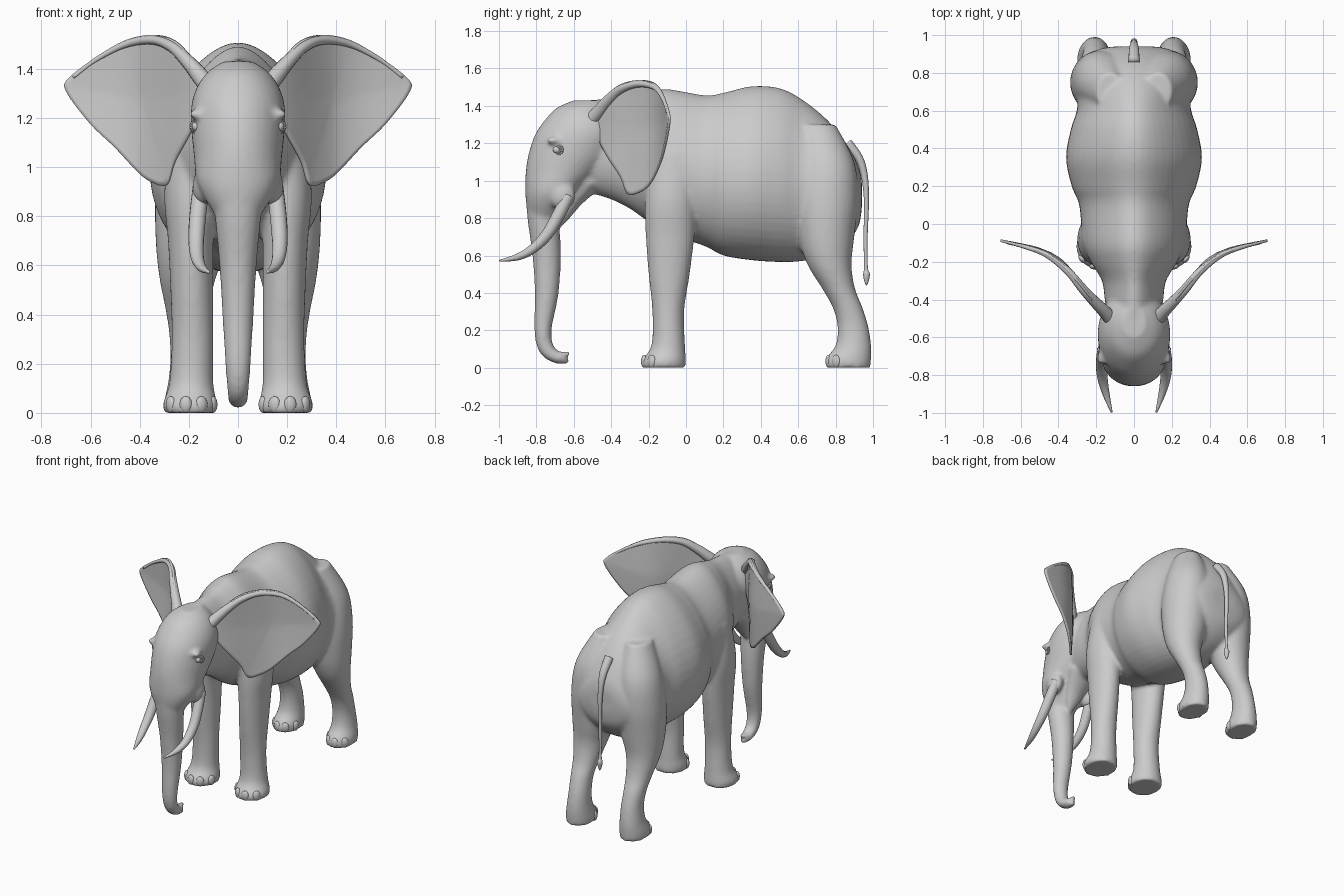
import bpy, bmesh, math
from mathutils import Vector, Matrix

old = bpy.data.objects.get("Cube")
if old:
    bpy.data.objects.remove(old)

grey = bpy.data.materials.new("elephant_grey")
grey.use_nodes = True
COLOUR = (0.6, 0.6, 0.6, 1)
grey.diffuse_color = COLOUR
grey.node_tree.nodes["Principled BSDF"].inputs["Base Color"].default_value = COLOUR


def spline(rows, steps=5, closed=False):
    """Resample rows of numbers along a smooth curve."""
    rows = [Vector(r) for r in rows]
    n, out = len(rows), []
    for i in range(n if closed else n - 1):
        pick = lambda j: rows[j % n] if closed else rows[min(max(j, 0), n - 1)]
        a, b, c, d = (pick(i + j) for j in (-1, 0, 1, 2))
        for k in range(steps):
            t = k / steps
            out.append(b + 0.5 * t * ((c - a) + t * (2 * a - 5 * b + 4 * c - d
                                                    + t * (3 * (b - c) + d - a))))
    return out if closed else out + [rows[-1]]


def loft(bm, rings):
    """Skin a stack of rings and cap both ends."""
    loops = [[bm.verts.new(p) for p in ring] for ring in rings]
    for a, b in zip(loops, loops[1:]):
        for i in range(len(a)):
            j = (i + 1) % len(a)
            bm.faces.new((a[i], a[j], b[j], b[i]))
    bm.faces.new(loops[0])
    bm.faces.new(loops[-1])


def turn(n):
    return [(math.cos(math.tau * i / n), math.sin(math.tau * i / n)) for i in range(n)]


def column(bm, rows, side=1):
    """Upright limb from rows of height, front, back, inner x, outer x."""
    loft(bm, [[((x0 + x1 + (x1 - x0) * c) / 2 * side, (y0 + y1 + (y1 - y0) * s) / 2, z)
               for c, s in turn(32)] for z, y0, y1, x0, x1 in spline(rows)])


def tube(bm, rows, ref=(1, 0, 0), n=16):
    """Tapered tube from rows of x, y, z, radius along ref, other radius."""
    pts, rings = spline(rows), []
    for i, p in enumerate(pts):
        t = (pts[min(i + 1, len(pts) - 1)] - pts[max(i - 1, 0)])
        t = Vector(t[:3]).normalized()
        u = Vector(ref)
        u = (u - t * u.dot(t)).normalized()
        v = t.cross(u)
        rings.append([Vector(p[:3]) + u * c * p[3] + v * s * p[4] for c, s in turn(n)])
    loft(bm, rings)


def blob(bm, centre, size, spin=0):
    m = Matrix.Translation(centre) @ Matrix.Rotation(spin, 4, 'Z') @ Matrix.Diagonal((*size, 1))
    bmesh.ops.create_uvsphere(bm, u_segments=16, v_segments=10, radius=1, matrix=m)


def finish(bm, name, mirror=False):
    bmesh.ops.recalc_face_normals(bm, faces=bm.faces)
    for f in bm.faces:
        f.smooth = True
    mesh = bpy.data.meshes.new(name)
    bm.to_mesh(mesh)
    bm.free()
    mesh.materials.append(grey)
    ob = bpy.data.objects.new(name, mesh)
    bpy.context.collection.objects.link(ob)
    if mirror:
        ob.modifiers.new("Mirror", 'MIRROR')
    return ob


# Torso and neck: rows of y, belly height, spine height, half width
skin = bmesh.new()
torso = [(-.6, .95, 1.38, .12), (-.5, .93, 1.43, .14), (-.4, .9, 1.44, .155), (-.3, .85, 1.45, .17),
         (-.2, .78, 1.475, .23), (-.1, .72, 1.49, .27), (.1, .65, 1.457, .29), (.2, .6, 1.47, .33),
         (.35, .575, 1.505, .36), (.5, .565, 1.495, .335), (.62, .57, 1.435, .3), (.75, .6, 1.33, .315),
         (.85, .66, 1.21, .29), (.92, .75, 1.08, .2), (.94, .85, 1, .1)]
rings = []
for y, low, high, w in spline(torso):
    mid = low + (high - low) * .45
    rings.append([(w * c * (1 - .25 * max(s, 0) ** 2), y,
                   mid + s * (high - mid if s > 0 else mid - low)) for c, s in turn(48)])
loft(skin, rings)

# Legs
fore = [(0, -.235, 0, .09, .3), (.04, -.235, 0, .085, .305), (.12, -.185, -.005, .1, .28),
        (.3, -.18, -.01, .1, .27), (.5, -.2, .02, .1, .275), (.7, -.215, .045, .1, .285),
        (.9, -.22, .06, .08, .3), (1.15, -.2, .08, .05, .27)]
hind = [(0, .75, .985, .12, .3), (.05, .75, .99, .12, .3), (.12, .8, .99, .13, .285),
        (.22, .81, .975, .135, .275), (.32, .785, .945, .135, .28), (.42, .73, .905, .12, .295),
        (.55, .65, .885, .09, .32), (.7, .6, .9, .04, .335), (.9, .58, .92, .02, .335),
        (1.1, .6, .9, .02, .3), (1.3, .6, .8, .05, .2)]
for side in (-1, 1):
    column(skin, fore, side)
    column(skin, hind, side)

# Head, lower lip and trunk
skull = [(.8, -.84, -.67, .09), (.88, -.855, -.62, .14), (.95, -.86, -.56, .17), (1.05, -.857, -.45, .18),
         (1.15, -.84, -.37, .19), (1.25, -.805, -.34, .19), (1.33, -.75, -.36, .165),
         (1.39, -.69, -.4, .12), (1.43, -.6, -.44, .06)]
column(skin, [(z, a, b, -w, w) for z, a, b, w in skull])
tube(skin, [(0, -.52, 1, .12, .07), (0, -.6, .9, .08, .05), (0, -.65, .81, .045, .03), (0, -.67, .765, .02, .015)])
trunk = [(-.74, 1.05, .15, .11), (-.755, .9, .11, .1), (-.762, .8, .095, .086), (-.745, .6, .076, .076),
         (-.745, .4, .064, .064), (-.765, .2, .052, .046), (-.745, .1, .045, .042),
         (-.69, .056, .04, .034), (-.65, .055, .035, .03)]
tube(skin, [(0, *r) for r in trunk], n=24)
blob(skin, (0, -.635, .075), (.018, .022, .014))
blob(skin, (0, -.645, .033), (.022, .022, .014))

# Brow ridges and cheeks
for side in (-1, 1):
    blob(skin, (.155 * side, -.69, 1.215), (.035, .06, .025), .5 * side)
    blob(skin, (.14 * side, -.66, .92), (.045, .07, .08))
body = finish(skin, "body")
remesh = body.modifiers.new("Blend", 'REMESH')
remesh.mode = 'VOXEL'
remesh.voxel_size = .012
remesh.use_smooth_shade = True
soften = body.modifiers.new("Soften", 'SMOOTH')
soften.factor = .5
soften.iterations = 8


# Ears: a dished sheet inside a smooth outline of x, z
def ear_depth(x):
    bend = spline([(.1, -.5), (.2, -.42), (.3, -.3), (.4, -.2), (.5, -.145), (.6, -.115), (.72, -.085)])
    for (xa, ya), (xb, yb) in zip(bend, bend[1:]):
        if x <= xb:
            return ya + (yb - ya) * (x - xa) / (xb - xa)
    return yb


outline = spline([(.13, 1.33), (.19, 1.44), (.26, 1.515), (.35, 1.538), (.46, 1.515), (.58, 1.445),
                  (.685, 1.365), (.7, 1.31), (.6, 1.175), (.5, 1.08), (.4, .975), (.34, .935),
                  (.29, .93), (.26, 1.02), (.2, 1.13), (.15, 1.22)], 4, True)
hub = Vector((.38, 1.27))
ear = bmesh.new()
loops = []
for k in (1, .94, .8, .6, .4, .2, .05):
    ring = [hub + (p - hub) * k for p in outline]
    loops.append([ear.verts.new((x, ear_depth(x) + .02 * (1 - k), z)) for x, z in ring])
for a, b in zip(loops, loops[1:]):
    for i in range(len(a)):
        j = (i + 1) % len(a)
        ear.faces.new((a[i], a[j], b[j], b[i]))
ear.faces.new(loops[-1])
ears = finish(ear, "ears", True)
shell = ears.modifiers.new("Thickness", 'SOLIDIFY')
shell.thickness = .014
shell.offset = 0

# Thick folded rim along the top of each ear
rim = bmesh.new()
tube(rim, [(.1, -.53, 1.3, .04, .04), (.15, -.47, 1.365, .035, .035), (.205, -.415, 1.43, .03, .028),
           (.27, -.345, 1.49, .025, .022), (.35, -.25, 1.517, .02, .018), (.46, -.165, 1.498, .015, .014),
           (.58, -.12, 1.435, .011, .01), (.67, -.1, 1.365, .007, .007)], (0, 1, 0))
finish(rim, "ear_rims", True)

# Tusks
tusk = bmesh.new()
tube(tusk, [(.15, -.63, .92, .034, .034), (.163, -.685, .81, .034, .034), (.17, -.745, .71, .032, .031),
            (.166, -.82, .635, .027, .025), (.148, -.9, .592, .019, .018), (.118, -.997, .572, .005, .005)])
finish(tusk, "tusks", True)

# Tail with tuft
tail = bmesh.new()
tube(tail, [(0, .86, 1.2, .03, .03), (0, .925, 1.12, .026, .022), (0, .955, 1.02, .019, .018),
            (0, .965, .88, .014, .013), (0, .96, .7, .011, .011), (0, .962, .54, .01, .01),
            (0, .965, .5, .018, .018), (0, .965, .46, .011, .011), (0, .965, .44, .002, .002)])
finish(tail, "tail")

# Eyes with round lids
eye = bmesh.new()
blob(eye, (.168, -.69, 1.165), (.02, .022, .02))
for turn_row in (.026, .036):
    spot = Vector((.178, -.695, 1.165))
    out = Vector((.8, -.6, 0))
    side = Vector((.6, .8, 0))
    loop = [spot + side * c * turn_row + Vector((0, 0, s * turn_row * .7)) - out * turn_row * .3
            for c, s in turn(16)]
    for a, b in zip(loop, loop[1:] + loop[:1]):
        blob(eye, (a + b) / 2, (.007, .007, .006))
finish(eye, "eyes", True)

# Toenails around the front of every foot
nails = bmesh.new()
for y, middle, reach, wide in ((-.118, .195, .108, .1), (.87, .21, .11, .083)):
    for degrees in (-160, -118, -80, -38):
        a = math.radians(degrees)
        blob(nails, (middle + wide * math.cos(a), y + reach * math.sin(a), .034),
             (.016, .026, .034), a)
finish(nails, "toenails", True)
